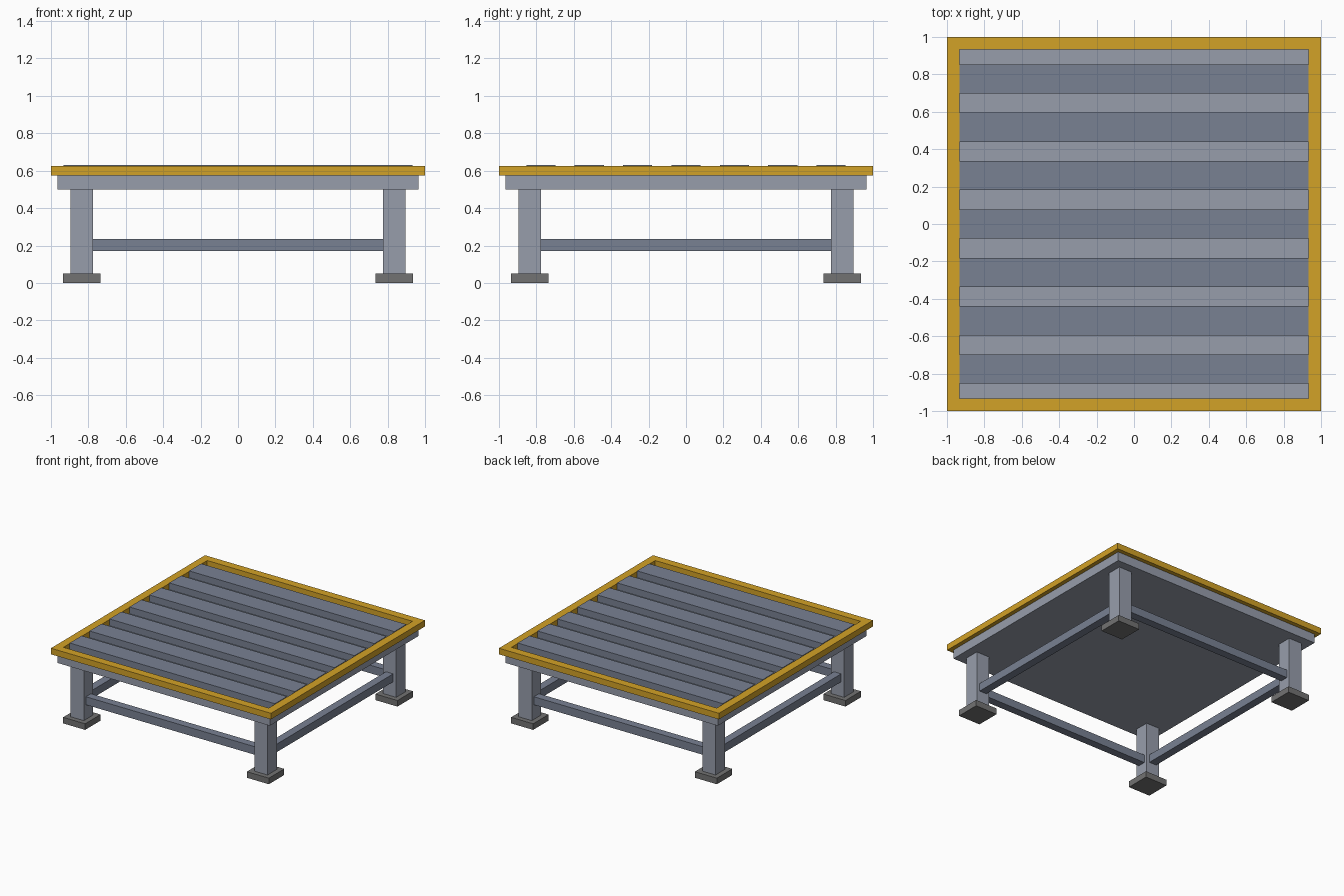
import bpy, bmesh

if "Cube" in bpy.data.objects:
    bpy.data.objects.remove(bpy.data.objects["Cube"])


def material(name, rgb):
    m = bpy.data.materials.new(name)
    m.diffuse_color = (*rgb, 1)
    m.use_nodes = True
    m.node_tree.nodes["Principled BSDF"].inputs["Base Color"].default_value = m.diffuse_color
    return m


STEEL = material("light_steel", (0.31, 0.34, 0.41))
DARK = material("dark_steel", (0.19, 0.22, 0.29))
YELLOW = material("yellow_paint", (0.65, 0.36, 0.02))
RUBBER = material("foot_grey", (0.17, 0.17, 0.17))


def finish(name, bm, mat):
    bmesh.ops.recalc_face_normals(bm, faces=bm.faces)
    mesh = bpy.data.meshes.new(name)
    bm.to_mesh(mesh)
    bm.free()
    mesh.materials.append(mat)
    ob = bpy.data.objects.new(name, mesh)
    bpy.context.collection.objects.link(ob)
    return ob


def box(name, centre, size, mat):
    bm = bmesh.new()
    bmesh.ops.create_cube(bm, size=1)
    bmesh.ops.scale(bm, vec=size, verts=bm.verts)
    bmesh.ops.translate(bm, vec=centre, verts=bm.verts)
    return finish(name, bm, mat)


# Deck plate
box("deck", (0, 0, 0.5375), (1.93, 1.93, 0.075), STEEL)

# Raised slats across the deck
for i in range(-3, 4):
    box(f"slat_{i + 4}", (0, i * 0.2585, 0.6025), (1.866, 0.156, 0.055), DARK)

# Yellow rim: a rectangular section carried round four corners
bm = bmesh.new()
section = [(1.0, 0.575), (1.0, 0.625), (0.933, 0.625), (0.933, 0.575)]
rings = [[bm.verts.new((sx * r, sy * r, z)) for r, z in section]
         for sx, sy in ((1, 1), (-1, 1), (-1, -1), (1, -1))]
for c in range(4):
    a, b = rings[c], rings[(c + 1) % 4]
    for k in range(4):
        n = (k + 1) % 4
        bm.faces.new((a[k], b[k], b[n], a[n]))
finish("safety_rim", bm, YELLOW)

# Legs and foot pads at the four corners
P = 0.835
for yname, sy in (("front", -1), ("back", 1)):
    for xname, sx in (("left", -1), ("right", 1)):
        box(f"{yname}_{xname}_leg", (sx * P, sy * P, 0.255), (0.12, 0.12, 0.5), STEEL)
        box(f"{yname}_{xname}_foot", (sx * P, sy * P, 0.025), (0.2, 0.2, 0.05), RUBBER)

# Cross braces between the legs
L = 2 * (P - 0.06)
for s, yname, xname in ((-1, "front", "left"), (1, "back", "right")):
    box(f"{yname}_brace", (0, s * P, 0.203), (L, 0.066, 0.066), DARK)
    box(f"{xname}_brace", (s * P, 0, 0.203), (0.066, L, 0.066), DARK)
